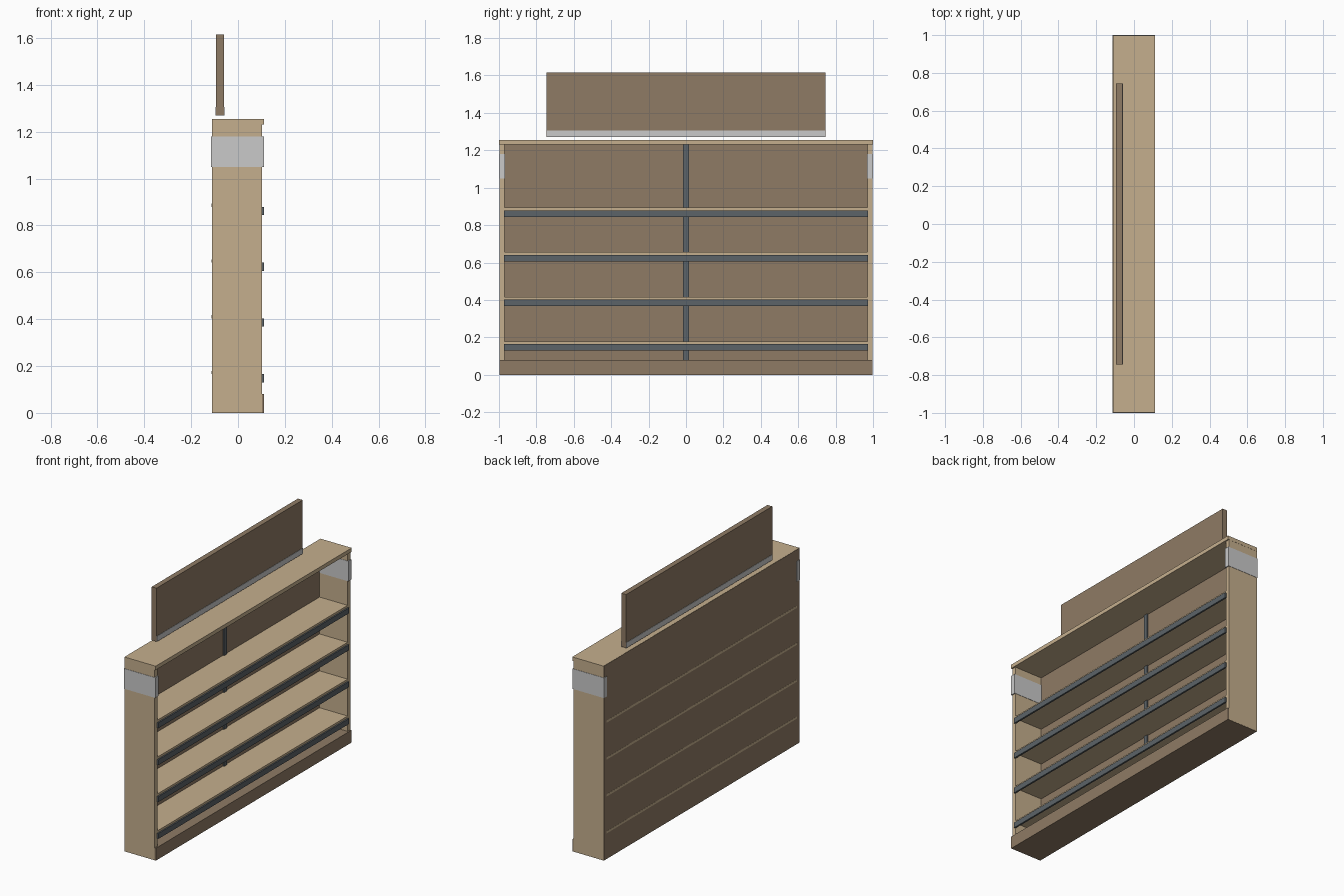
import bpy

default = bpy.data.objects.get("Cube")
if default:
    bpy.data.objects.remove(default, do_unlink=True)


def material(name, rgb):
    m = bpy.data.materials.new(name)
    m.use_nodes = True
    m.diffuse_color = (*rgb, 1)
    m.node_tree.nodes["Principled BSDF"].inputs["Base Color"].default_value = (*rgb, 1)
    return m


tan = material("light_wood", (0.56, 0.43, 0.27))
brown = material("dark_wood", (0.275, 0.198, 0.13))
grey = material("pale_grey", (0.59, 0.59, 0.59))
slate = material("slate_metal", (0.107, 0.125, 0.138))


def box(name, x, y, z, mat):
    """Box spanning the (min, max) ranges x, y and z."""
    bpy.ops.mesh.primitive_cube_add(size=1)
    ob = bpy.context.object
    ob.name = name
    spans = (x, y, z)
    ob.location = [(a + b) / 2 for a, b in spans]
    ob.scale = [b - a for a, b in spans]
    bpy.ops.object.transform_apply(location=True, rotation=False, scale=True)
    ob.data.materials.append(mat)
    return ob


BACK, FRONT = -0.112, 0.103
INNER = 0.97

# Carcass: back, base plinth and top
box("back_panel", (BACK, -0.097), (-0.997, 0.997), (0, 1.254), brown)
box("base_plinth", (BACK, 0.112), (-0.997, 0.997), (0, 0.08), brown)
box("top_board", (BACK + 0.001, 0.112), (-0.999, 0.999), (1.23, 1.255), tan)

# Side panels, each wrapped by a pale band
for side, s in (("right", -1), ("left", 1)):
    box(side + "_side_panel", (BACK + 0.001, FRONT),
        sorted((s * INNER, s * 0.998)), (0.001, 1.23), tan)
    box(side + "_side_band", (-0.115, 0.110),
        sorted((s * (INNER - 0.002), s)), (1.05, 1.18), grey)

# Shelves with a metal rail below each front edge
for i in range(4):
    z = 0.165 + i * 0.238
    box(f"shelf_{i + 1}", (BACK - 0.0006, FRONT), (-INNER, INNER), (z, z + 0.014), tan)
    box(f"shelf_rail_{i + 1}", (FRONT - 0.002, 0.112), (-0.972, 0.972), (z - 0.035, z), slate)

# Centre upright against the back
box("centre_upright", (-0.098, -0.088), (-0.015, 0.015), (0.08, 1.23), slate)

# Header sign with a pale strip along its foot
box("header_sign", (-0.094, -0.06), (-0.745, 0.745), (1.271, 1.615), brown)
box("header_strip", (-0.096, -0.058), (-0.7445, 0.7445), (1.27, 1.305), grey)
